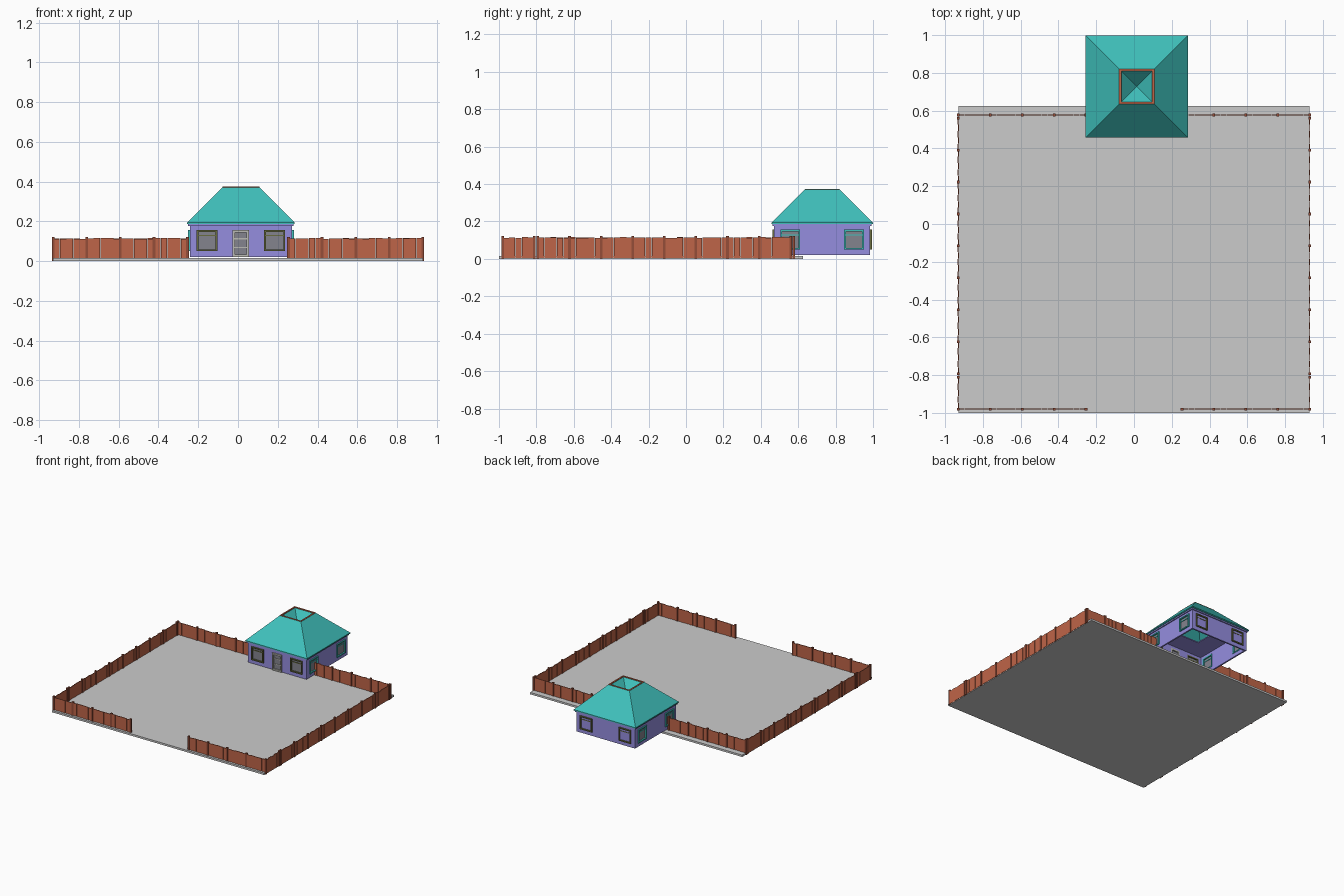
import bpy, bmesh, random
from math import pi
from mathutils import Matrix, Vector

if "Cube" in bpy.data.objects:
    bpy.data.objects.remove(bpy.data.objects["Cube"])

random.seed(4)

def mat(name, r, g, b):
    m = bpy.data.materials.new(name)
    m.diffuse_color = (r, g, b, 1)
    m.use_nodes = True
    m.node_tree.nodes["Principled BSDF"].inputs["Base Color"].default_value = m.diffuse_color
    return m

TEAL = mat("teal", 0.05, 0.53, 0.50)
PURPLE = mat("lilac", 0.30, 0.27, 0.74)
WOOD = mat("fence_wood", 0.52, 0.13, 0.065)
POST = mat("post_wood", 0.30, 0.075, 0.04)
OLIVE = mat("olive", 0.14, 0.15, 0.05)
PALE = mat("pale_trim", 0.50, 0.50, 0.46)
GLASS = mat("glass", 0.23, 0.23, 0.27)

def finish(name, bm, material, xf=None):
    if xf:
        bm.transform(xf)
    bmesh.ops.recalc_face_normals(bm, faces=bm.faces)
    me = bpy.data.meshes.new(name)
    bm.to_mesh(me)
    bm.free()
    ob = bpy.data.objects.new(name, me)
    bpy.context.collection.objects.link(ob)
    if material:
        me.materials.append(material)
    return ob

def boxes(name, items, material=None, xf=None):
    """Each item is x0, x1, y0, y1, z0, z1."""
    bm = bmesh.new()
    for x0, x1, y0, y1, z0, z1 in items:
        m = Matrix.Translation(((x0 + x1) / 2, (y0 + y1) / 2, (z0 + z1) / 2))
        m = m @ Matrix.Diagonal((x1 - x0, y1 - y0, z1 - z0, 1))
        bmesh.ops.create_cube(bm, size=1, matrix=m)
    return finish(name, bm, material, xf)

def rings(name, levels, material, xf, tip=None, closed=False):
    """Skin square rings given as (half width, z), optionally to a tip."""
    bm = bmesh.new()
    loops = [[bm.verts.new((sx * h, sy * h, z)) for sx, sy in
              ((-1, -1), (1, -1), (1, 1), (-1, 1))] for h, z in levels]
    pairs = list(zip(loops, loops[1:])) + ([(loops[-1], loops[0])] if closed else [])
    for a, b in pairs:
        for i in range(4):
            j = (i + 1) % 4
            bm.faces.new((a[i], a[j], b[j], b[i]))
    if tip is not None:
        t = bm.verts.new((0, 0, tip))
        for i in range(4):
            bm.faces.new((loops[-1][i], loops[-1][(i + 1) % 4], t))
    return finish(name, bm, material, xf)

# Yard slab
boxes("yard_slab", [(-0.93, 0.93, -1.0, 0.625, 0, 0.015)])

# Fence: runs of panels, each five planks between posts
STEP, PLANKS = 0.169, 5

def fence(name, start, angle, panels):
    xf = Matrix.Translation(start) @ Matrix.Rotation(angle, 4, 'Z')
    planks, posts = [], []
    w = STEP / PLANKS
    for i in range(panels * PLANKS):
        top = random.uniform(0.111, 0.116)
        d = 0.0012 * (i % 2)
        planks.append((i * w + 0.0006, (i + 1) * w - 0.0006, -0.003 + d, 0.002 + d, 0.005, top))
    for i in range(panels + 1):
        x = i * STEP
        posts.append((x - 0.007, x + 0.007, -0.007, 0.007, 0.001, 0.122))
    boxes(name + "_planks", planks, WOOD, xf)
    boxes(name + "_posts", posts, POST, xf)

for y, end in ((-0.98, "front"), (0.577, "back")):
    fence(end + "_fence_left", (-0.93, y, 0), 0, 4)
    fence(end + "_fence_right", (0.93 - 4 * STEP, y, 0), 0, 4)
for x, side in ((-0.93, "left"), (0.93, "right")):
    fence(side + "_fence_long", (x, 0.56 - 8 * STEP, 0), pi / 2, 8)
    fence(side + "_fence_short", (x, -0.98, 0), pi / 2, 1)

# House, built around its own centre
HOUSE = Matrix.Translation((0.0145, 0.728, 0))
W, T = 0.257, 0.012
WIN = (0.105, 0.050, 0.156)      # width, sill, head
DOOR = (0.082, 0.020, 0.156)

walls = rings("house_walls", [(W, 0.02), (W, 0.182), (W - T, 0.182), (W - T, 0.02)],
              PURPLE, HOUSE, closed=True)

# Framed opening: outer frame, glass and cross bars
cuts = []

def opening(name, u, size, turn, frame_mat, bars, f=0.009):
    w, z0, z1 = size
    xf = HOUSE @ Matrix.Rotation(turn, 4, 'Z')
    a, b = u - w / 2, u + w / 2
    y0, y1 = -W - 0.009, -W + T + 0.003
    parts = [(a, a + f, y0, y1, z0, z1), (b - f, b, y0, y1, z0, z1),
             (a + f, b - f, y0, y1, z1 - f, z1), (a + f, b - f, y0, y1, z0, z0 + f)]
    for t in bars:
        z = z0 + t * (z1 - z0)
        parts.append((a + f, b - f, -W - 0.002, -W + 0.008, z - 0.003, z + 0.003))
    boxes(name + "_frame", parts, frame_mat, xf)
    boxes(name + "_glass", [(a + f, b - f, -W + 0.002, -W + 0.005, z0 + f, z1 - f)], GLASS, xf)
    cuts.append(boxes(name + "_cutter", [(a + .002, b - .002, -W - .03, -W + .03, z0 + .002, z1 - .002)],
                      None, xf))

for k, side in enumerate(("front", "right", "back", "left")):
    colour = OLIVE if side in ("front", "back") else TEAL
    for u, n in ((-0.17, "a"), (0.17, "b")):
        opening(f"{side}_window_{n}", u, WIN, k * pi / 2, colour, (0.74,))
opening("front_door", 0, DOOR, 0, PALE, (0.36, 0.68), 0.012)

for c in cuts:
    c.hide_render = True
    c.hide_viewport = True
    m = walls.modifiers.new(c.name, 'BOOLEAN')
    m.object = c
    m.operation = 'DIFFERENCE'
    m.solver = 'EXACT'

# Cornice and ceiling with a central square opening
rings("cornice", [(W + 0.008, 0.176), (W + 0.008, 0.188), (W - T, 0.188), (W - T, 0.176)],
      PURPLE, HOUSE, closed=True)
rings("ceiling", [(W - T, 0.178), (W - T, 0.186), (0.09, 0.186), (0.09, 0.178)],
      PURPLE, HOUSE, closed=True)

# Hipped roof with a thin eave, sunken top and wooden rim
rings("roof", [(W, 0.186), (0.271, 0.186), (0.271, 0.194), (0.092, 0.372)], TEAL, HOUSE)
rings("roof_rim", [(0.093, 0.364), (0.093, 0.374), (0.082, 0.374), (0.082, 0.364)],
      WOOD, HOUSE, closed=True)
rings("roof_well", [(0.084, 0.370)], TEAL, HOUSE, tip=0.285)
